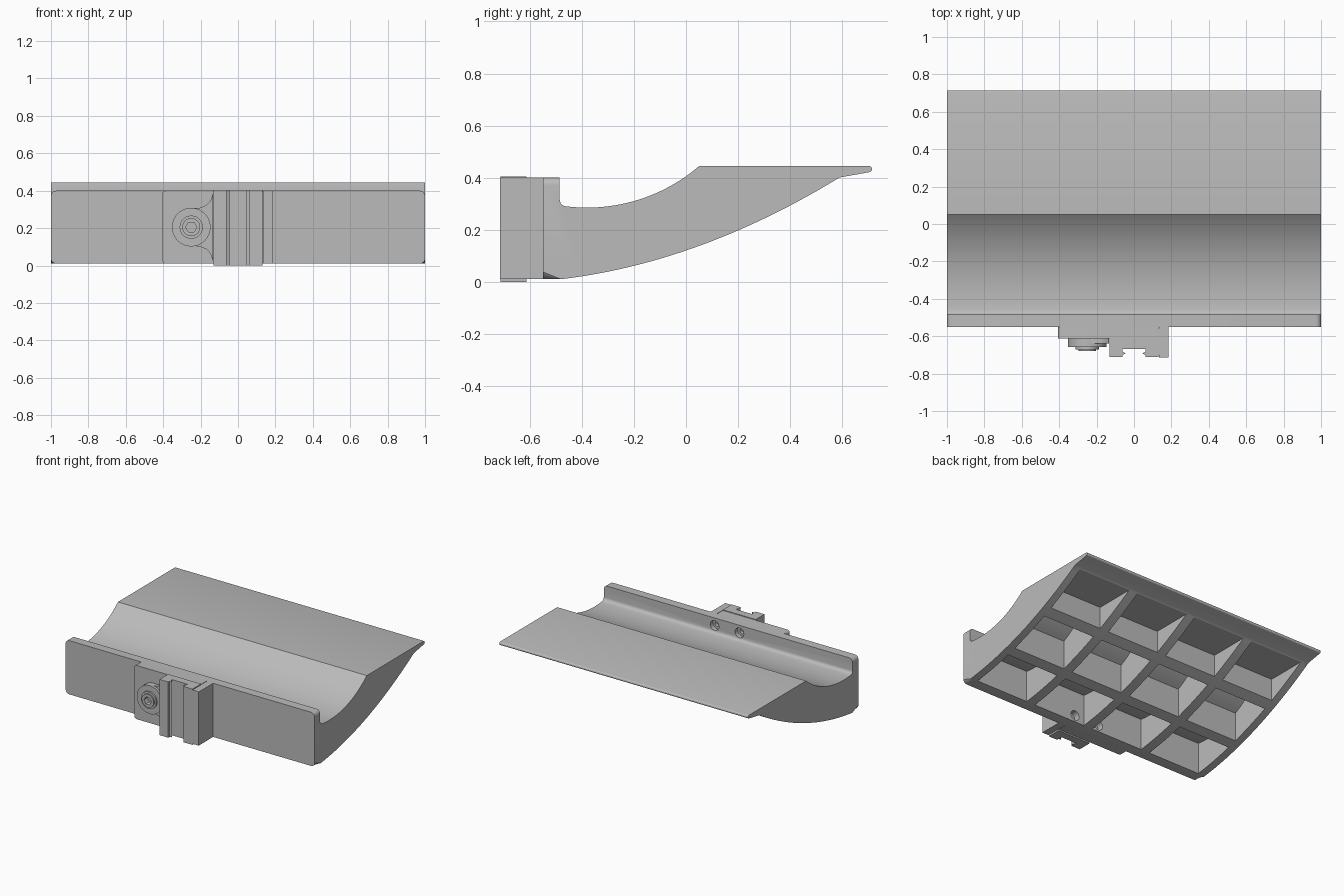
import bpy, bmesh, math

if "Cube" in bpy.data.objects:
    bpy.data.objects.remove(bpy.data.objects["Cube"], do_unlink=True)

grey = bpy.data.materials.new("plain_grey")
grey.use_nodes = True
tone = (0.5, 0.5, 0.5, 1)
grey.diffuse_color = tone
grey.node_tree.nodes["Principled BSDF"].inputs["Base Color"].default_value = tone

# Each axis extrudes a 2D outline along itself
PLACE = {"x": lambda p, w: (w, p[0], p[1]),
         "y": lambda p, w: (p[0], w, p[1]),
         "z": lambda p, w: (p[0], p[1], w)}


def add_prism(bm, pts, axis, lo, hi):
    a = [bm.verts.new(PLACE[axis](p, lo)) for p in pts]
    b = [bm.verts.new(PLACE[axis](p, hi)) for p in pts]
    bm.faces.new(a)
    bm.faces.new(b[::-1])
    for i in range(len(pts)):
        j = (i + 1) % len(pts)
        bm.faces.new((a[j], a[i], b[i], b[j]))


def finish(name, bm):
    bmesh.ops.recalc_face_normals(bm, faces=bm.faces[:])
    mesh = bpy.data.meshes.new(name)
    bm.to_mesh(mesh)
    bm.free()
    mesh.materials.append(grey)
    ob = bpy.data.objects.new(name, mesh)
    bpy.context.collection.objects.link(ob)
    return ob


def prism(name, pts, axis, *spans):
    bm = bmesh.new()
    for lo, hi in spans:
        add_prism(bm, pts, axis, lo, hi)
    return finish(name, bm)


def cut(ob, *cutters):
    for c in cutters:
        mod = ob.modifiers.new("cut", "BOOLEAN")
        mod.operation, mod.solver, mod.object = "DIFFERENCE", "EXACT", c
    deps = bpy.context.evaluated_depsgraph_get()
    mesh = bpy.data.meshes.new_from_object(ob.evaluated_get(deps))
    ob.modifiers.clear()
    ob.data = mesh
    for c in cutters:
        bpy.data.objects.remove(c, do_unlink=True)


def smooth(ob):
    bpy.ops.object.select_all(action="DESELECT")
    ob.select_set(True)
    bpy.context.view_layer.objects.active = ob
    bpy.ops.object.shade_smooth_by_angle(angle=math.radians(25))


def arc(cx, cz, r, start, end, n):
    angles = [math.radians(start + (end - start) * i / n) for i in range(n + 1)]
    return [(cx + r * math.cos(t), cz + r * math.sin(t)) for t in angles]


def circle(cx, cz, r, n=40):
    return arc(cx, cz, r, 0, 360, n)[:-1]


def trough(y):
    return 0.945 - math.sqrt(0.66 ** 2 - (y + 0.38) ** 2) if y < 0.05 else 0.445


def belly(y):
    t = y + 0.48
    return 0.01 + 0.119 * t + 0.23 * t * t


def steps(lo, hi, n):
    return [lo + (hi - lo) * i / n for i in range(n + 1)]


# Curved body: lip, trough, flat shelf, thin tip and bowed underside
outline = [(-0.55, 0.01), (-0.55, 0.40), (-0.485, 0.40)]
outline += arc(-0.46, 0.315, 0.025, 180, 260, 5)
outline += [(y, trough(y)) for y in steps(-0.44, 0.05, 24)]
outline += arc(0.703, 0.433, 0.012, 90, -80, 6)
outline += [(y, belly(y)) for y in steps(0.59, -0.48, 28)]
bm = bmesh.new()
add_prism(bm, outline, "x", -1, 1)


def rounded(e):
    a, b = (v.co for v in e.verts)
    if abs(a.x - b.x) > 0.1:
        return False
    low = max(a.z, b.z) < 0.025
    lip = min(a.z, b.z) > 0.39 and max(a.y, b.y) < -0.48
    return low or lip


bmesh.ops.bevel(bm, geom=[e for e in bm.edges if rounded(e)],
                offset=0.028, segments=5, profile=0.5, affect="EDGES")
body = finish("curved_body", bm)

# Three rows of four pockets under the body
columns = [(x - 0.21, x + 0.21) for x in (-0.735, -0.245, 0.245, 0.735)]
pockets = []
for lo, hi in ((-0.47, -0.16), (-0.09, 0.21), (0.28, 0.62)):
    top = [(y, trough(y) - 0.052) for y in steps(lo, hi, 10)]
    pockets.append(prism("pocket_cutter", [(lo, -0.1)] + top + [(hi, -0.1)],
                         "x", *columns))
cut(body, *pockets)

# Counterbored fixing holes, two in the lip and two in the front pockets
for z in (0.345, 0.06):
    for x in (0.11, -0.09):
        cut(body,
            prism("hole_cutter", circle(x, z, 0.035, 24), "y", (-0.515, -0.44)),
            prism("bore_cutter", circle(x, z, 0.018, 24), "y", (-0.54, -0.50)))
smooth(body)

# Mounting plate with rounded outer corners
plate = [(0.13, 0.01), (0.13, 0.40)]
plate += arc(-0.385, 0.38, 0.02, 90, 180, 5) + arc(-0.385, 0.03, 0.02, 180, 270, 5)
smooth(prism("mount_plate", plate, "y", (-0.612, -0.549)))

# Side arm
prism("mount_arm", [(0.135, -0.549), (0.185, -0.549), (0.185, -0.715),
                    (0.135, -0.715)], "z", (0.01, 0.40))
prism("arm_bridge", [(0.10, -0.56), (0.14, -0.56), (0.14, -0.70),
                     (0.10, -0.70)], "z", (0.012, 0.398))

# Rail clip with an undercut slot
half = [(0.132, -0.612), (0.132, -0.712), (0.062, -0.712), (0.062, -0.70),
        (0.045, -0.692), (0.062, -0.682), (0.062, -0.667)]
clip = half + [(-x, y) for x, y in reversed(half)]
prism("rail_clip", clip, "z", (0, 0.405))

# Flared web joining the boss to the clip
flare = [(-0.25, 0.10), (-0.20, 0.095), (-0.165, 0.075), (0, 0)]
upper = [(-0.25, 0.305), (-0.205, 0.308), (-0.17, 0.322), (-0.148, 0.345),
         (-0.134, 0.385)]
web = upper + [(x, 0.41 - z) for x, z in reversed(upper)]
smooth(prism("boss_web", web, "y", (-0.64, -0.61)))

# Clamp screw: boss, stepped head and hex socket
boss = prism("screw_boss", circle(-0.25, 0.205, 0.103), "y", (-0.658, -0.61))
cut(boss, prism("socket_cutter", circle(-0.25, 0.205, 0.03, 6), "y", (-0.70, -0.64)))
smooth(boss)
for name, r, front in (("screw_collar", 0.062, -0.67), ("screw_head", 0.048, -0.68)):
    part = prism(name, circle(-0.25, 0.205, r), "y", (front, -0.655))
    cut(part, prism("socket_cutter", circle(-0.25, 0.205, 0.03, 6), "y", (-0.70, -0.64)))
    smooth(part)
